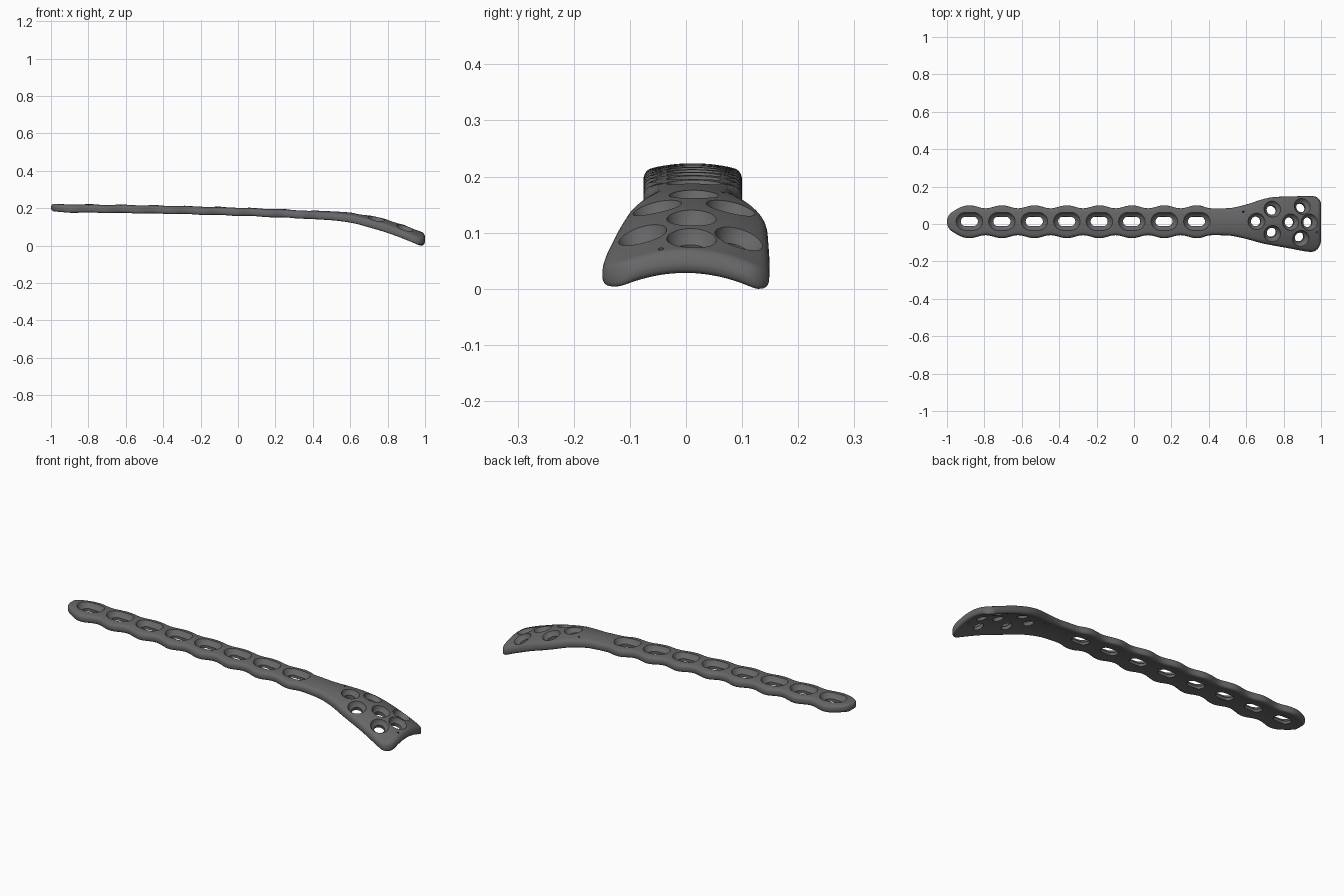
import bpy, bmesh, math
from mathutils import Vector

if "Cube" in bpy.data.objects:
    bpy.data.objects.remove(bpy.data.objects["Cube"])

steel = bpy.data.materials.new("dark grey metal")
steel.diffuse_color = (0.135, 0.135, 0.14, 1)
steel.use_nodes = True
steel.node_tree.nodes["Principled BSDF"].inputs["Base Color"].default_value = steel.diffuse_color

PITCH, FIRST = 0.1737, -0.88


def curve(pts, x):
    """Smooth interpolation through a few control points."""
    n = len(pts)
    if x <= pts[0][0]:
        return pts[0][1]
    if x >= pts[-1][0]:
        return pts[-1][1]

    def slope(i):
        a, b = pts[max(i - 1, 0)], pts[min(i + 1, n - 1)]
        return (b[1] - a[1]) / (b[0] - a[0])
    for i in range(n - 1):
        (x0, y0), (x1, y1) = pts[i], pts[i + 1]
        if x <= x1:
            h = x1 - x0
            t = (x - x0) / h
            return (y0 * (1 + 2 * t) * (1 - t) ** 2 + slope(i) * h * t * (1 - t) ** 2
                    + y1 * t * t * (3 - 2 * t) + slope(i + 1) * h * t * t * (t - 1))


TOP = [(-1, .23), (-.5, .224), (0, .211), (.4, .194), (.6, .183),
       (.7, .168), (.8, .145), (.9, .112), (1, .072)]
DROOP = [(-1, .010), (.4, .010), (.5, .012), (.6, .017), (.75, .03), (.95, .04), (1, .04)]
THICK = [(-1, .040), (.5, .040), (.75, .044), (1, .043)]
UPPER = [(.46, .084), (.52, .086), (.6, .104), (.68, .13), (.74, .143), (.82, .147), (.93, .149), (1, .147)]
LOWER = [(.46, -.060), (.52, -.063), (.6, -.080), (.68, -.102), (.74, -.114), (.84, -.132), (.93, -.148), (1, -.15)]


def edges(x):
    """Nominal outline: scalloped shaft, flared head."""
    if x < 0.46:
        w = 0.080 + 0.008 * math.cos(2 * math.pi * (x - FIRST) / PITCH)
        t = min(max((x - 0.36) / 0.08, 0), 1)
        w += (0.072 - w) * t * t * (3 - 2 * t)
        return 0.012 + w, 0.012 - w
    return curve(UPPER, x), curve(LOWER, x)


def round_off(t, r):
    return 1.0 if t >= r else math.sqrt(max(0, 1 - (1 - t / r) ** 2))


def outline(x):
    up, lo = edges(x)
    if x < -0.8:                                  # round tail
        f = round_off(x + 1, 0.09)
        return 0.012 + (up - 0.012) * f, 0.012 + (lo - 0.012) * f
    up -= 0.045 * (1 - round_off(1 - x, 0.04))    # head corners
    lo += 0.065 * (1 - round_off(1 - x, 0.055))
    return up, lo


def z_top(x, y):
    if x < 0.3:
        c, w = 0.012, 0.085
    else:
        up, lo = edges(x)
        c, w = (up + lo) / 2, (up - lo) / 2
    return curve(TOP, x) - curve(DROOP, x) * ((y - c) / w) ** 2


def ring(x):
    """Cross-section with rounded sides, following the arch."""
    up, lo = outline(x)
    c, w = (up + lo) / 2, (up - lo) / 2
    r = min(w * 0.98, 0.018)
    h = curve(THICK, x) / 2
    hv = h * max(0.1, round_off(min(x + 1, 1 - x), 0.016))
    pts = []
    N, A = 16, 10
    for sgn in (1, -1):
        for i in range(N):
            pts.append((sgn * (w - r) * (-1 + 2 * i / N), sgn * 1.0))
        for i in range(A):
            a = math.pi / 2 - math.pi * i / A
            co, si = math.cos(a), math.sin(a)
            pts.append((sgn * (w - r + r * abs(co) ** 0.8),
                        sgn * math.copysign(abs(si) ** 0.8, si)))
    return [Vector((x, c + p, z_top(x, c + p) - h + hv * v)) for p, v in pts]


def loft(bm, rings):
    vs = [[bm.verts.new(p) for p in r] for r in rings]
    n = len(vs[0])
    for a, b in zip(vs, vs[1:]):
        for i in range(n):
            bm.faces.new((a[i], a[(i + 1) % n], b[(i + 1) % n], b[i]))
    bm.faces.new(vs[0][::-1])
    bm.faces.new(vs[-1])


def finish(bm, name):
    bmesh.ops.recalc_face_normals(bm, faces=bm.faces)
    me = bpy.data.meshes.new(name)
    bm.to_mesh(me)
    bm.free()
    me.materials.append(steel)
    ob = bpy.data.objects.new(name, me)
    bpy.context.collection.objects.link(ob)
    return ob


# Plate body, with stations bunched at both ends
xs = [-1 + 0.1 * (1 - math.cos(math.pi / 2 * (i + .02) / 22)) for i in range(22)]
xs[0] = -1 + 0.00001
xs += [-0.9 + 1.84 * i / 200 for i in range(201)]
xs += [0.94 + 0.06 * math.sin(math.pi / 2 * i / 16) for i in range(1, 17)]
bm = bmesh.new()
loft(bm, [ring(x) for x in xs])
plate = finish(bm, "bone_plate")


# Hole cutters: straight bore flaring to a dished countersink
def hole(bm, x, y, straight, levels):
    e = 0.004
    n = Vector((-(z_top(x + e, y) - z_top(x - e, y)) / (2 * e),
                -(z_top(x, y + e) - z_top(x, y - e)) / (2 * e), 1)).normalized()
    ux = Vector((1, 0, 0))
    ux = (ux - n * ux.dot(n)).normalized()
    uy = n.cross(ux)
    o = Vector((x, y, z_top(x, y)))
    S = 36
    rings = []
    for d, r, k in levels:
        loop = []
        for i in range(S):
            a = 2 * math.pi * (i + .5) / S
            px = r * math.cos(a) + math.copysign(straight * k, math.cos(a))
            loop.append(o + ux * px + uy * (r * math.sin(a)) + n * d)
        rings.append(loop)
    loft(bm, rings)


bm = bmesh.new()
SLOT = [(-.09, .025, 1), (-.026, .025, 1), (-.021, .034, 1), (-.012, .043, 1), (.0, .050, 1), (.012, .054, 1)]
ROUND = [(-.09, .026, 1), (-.024, .026, 1), (-.019, .034, 1), (-.010, .041, 1), (.0, .046, 1), (.014, .048, 1)]
PIN = [(-.09, .005, 1), (.02, .005, 1)]
for i in range(8):
    hole(bm, FIRST + PITCH * i, 0.014, 0.021, SLOT)
for x, y in [(.655, .014), (.74, .08), (.74, -.052), (.90, .095), (.838, .01), (.938, .01), (.892, -.078)]:
    hole(bm, x, y, 0.0, ROUND)
for x, y in [(.585, .066), (.978, -.045)]:
    hole(bm, x, y, 0.0, PIN)
cutter = finish(bm, "hole_cutter")
cutter.hide_render = True

# Cut the holes, then stand the plate on the ground
bpy.context.view_layer.objects.active = plate
plate.select_set(True)
mod = plate.modifiers.new("holes", 'BOOLEAN')
mod.operation = 'DIFFERENCE'
mod.solver = 'EXACT'
mod.use_self = True
mod.object = cutter
bpy.ops.object.modifier_apply(modifier=mod.name)
bpy.data.objects.remove(cutter)
low = min(v.co.z for v in plate.data.vertices)
for v in plate.data.vertices:
    v.co.z -= low
bpy.ops.object.shade_smooth_by_angle(angle=math.radians(35))
